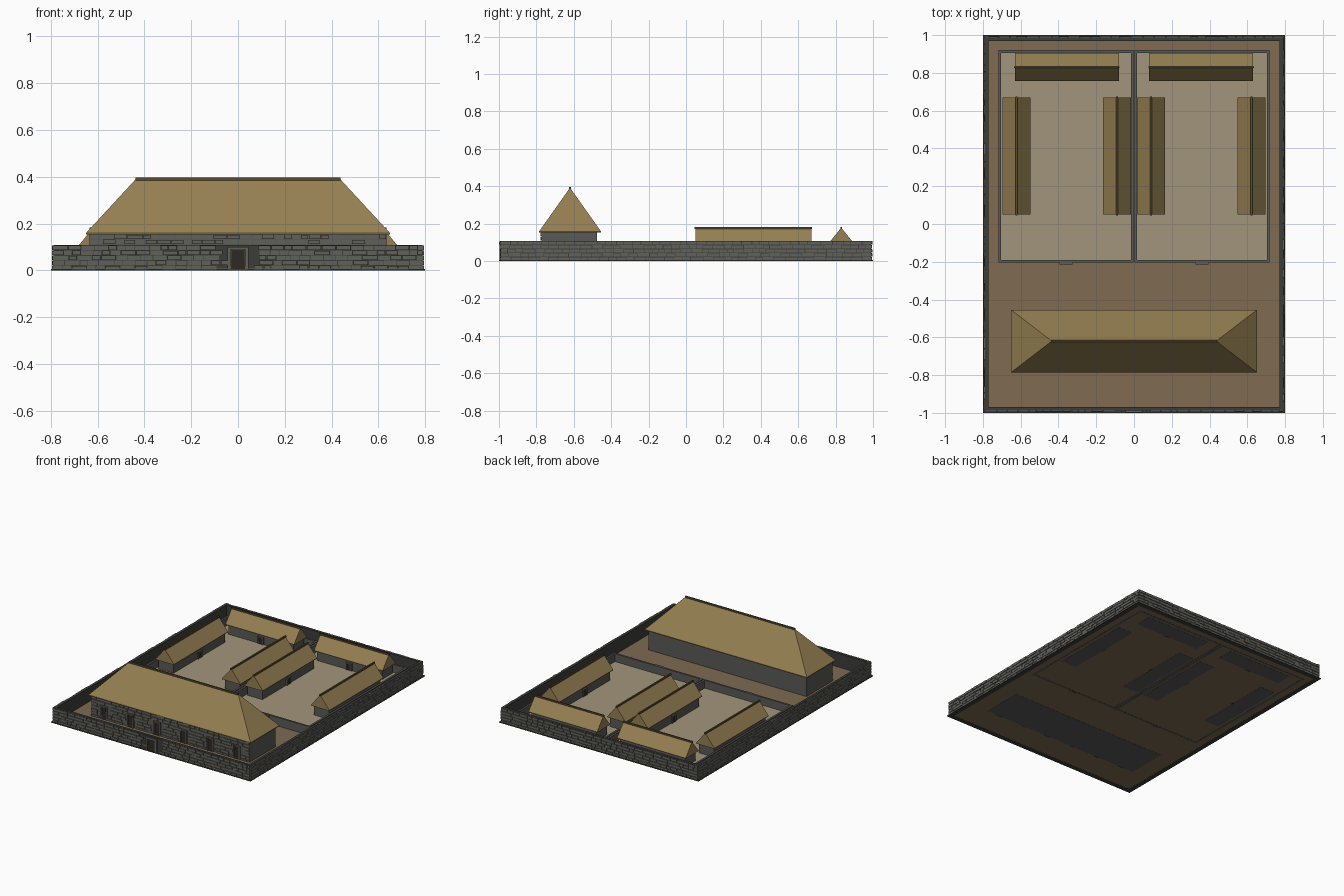
import bpy, bmesh, math, random
from mathutils import Matrix

if "Cube" in bpy.data.objects:
    bpy.data.objects.remove(bpy.data.objects["Cube"])
random.seed(4)


def mat(name, c):
    m = bpy.data.materials.new(name)
    m.diffuse_color = (*c, 1)
    m.use_nodes = True
    m.node_tree.nodes["Principled BSDF"].inputs["Base Color"].default_value = m.diffuse_color
    return m


STONE = mat("stone", (0.12, 0.12, 0.105))
WALL = mat("plain_wall", (0.10, 0.10, 0.095))
MORTAR = mat("mortar", (0.045, 0.045, 0.04))
THATCH = mat("thatch", (0.30, 0.215, 0.085))
RIDGE = mat("ridge", (0.10, 0.075, 0.03))
EARTH = mat("earth", (0.21, 0.145, 0.085))
COURT = mat("court", (0.36, 0.30, 0.20))
DARK = mat("doorway", (0.03, 0.022, 0.016))


def finish(bm, name, m, matrix=None):
    if matrix:
        bmesh.ops.transform(bm, matrix=matrix, verts=bm.verts)
    bmesh.ops.recalc_face_normals(bm, faces=bm.faces)
    me = bpy.data.meshes.new(name)
    bm.to_mesh(me)
    bm.free()
    me.materials.append(m)
    ob = bpy.data.objects.new(name, me)
    bpy.context.collection.objects.link(ob)
    return ob


def add_box(bm, x0, x1, y0, y1, z0, z1, taper=0.0):
    # taper pulls the top in along x
    vs = bmesh.ops.create_cube(bm, size=1)["verts"]
    for v in vs:
        t = taper if v.co.z > 0 else 0
        v.co = (x1 - t if v.co.x > 0 else x0 + t,
                y1 if v.co.y > 0 else y0, z1 if v.co.z > 0 else z0)


def box(name, m, *a, matrix=None, taper=0.0):
    bm = bmesh.new()
    add_box(bm, *a, taper=taper)
    return finish(bm, name, m, matrix)


def place(x, y, deg):
    return Matrix.Translation((x, y, 0)) @ Matrix.Rotation(math.radians(deg), 4, 'Z')


def masonry(name, length, height, rows, matrix, gaps=()):
    # rows of irregular blocks on a wall face; outward is local -y
    bm = bmesh.new()
    h = height / rows
    for r in range(rows):
        x = -length / 2
        while x < length / 2 - 0.004:
            x1 = min(x + random.uniform(0.032, 0.068), length / 2)
            if length / 2 - x1 < 0.02:
                x1 = length / 2
            d = random.uniform(0.004, 0.008)
            if not any(x1 > g - w and x < g + w and r * h < top for g, w, top in gaps):
                add_box(bm, x + 0.0015, x1 - 0.0015, -d, 0.004,
                        r * h + 0.0015, (r + 1) * h - random.uniform(0.001, 0.003))
            x = x1
    return finish(bm, name, STONE, matrix)


def door(name, w, h, matrix, lintel=True):
    # trapezoid opening with jambs and lintel, outward local -y
    box(name, DARK, -w / 2, w / 2, -0.006, 0.004, 0, h, matrix=matrix, taper=w * 0.1)
    bm = bmesh.new()
    j = w * 0.25
    for s in (-1, 1):
        a, b = sorted((s * w / 2, s * (w / 2 + j)))
        add_box(bm, a, b, -0.009, 0.004, 0, h)
    add_box(bm, -w / 2 - j, w / 2 + j, -0.011, 0.004, h, h + j * 0.8)
    finish(bm, name + "_frame", STONE, matrix)


def roof(name, L, W, ridge, z0, z1, matrix, lip=0.006):
    # closed thatch roof along local x; ridge < L makes it hipped
    bm = bmesh.new()
    lo, mid = [[bm.verts.new((sx * L / 2, sy * W / 2, z))
                for sx, sy in ((-1, -1), (1, -1), (1, 1), (-1, 1))] for z in (z0, z0 + lip)]
    a, b = [bm.verts.new((s * ridge / 2, 0, z1)) for s in (-1, 1)]
    bm.faces.new(lo[::-1])
    for i in range(4):
        k = (i + 1) % 4
        bm.faces.new((lo[i], lo[k], mid[k], mid[i]))
    bm.faces.new((mid[0], mid[1], b, a))
    bm.faces.new((mid[2], mid[3], a, b))
    bm.faces.new((mid[1], mid[2], b))
    bm.faces.new((mid[3], mid[0], a))
    finish(bm, name, THATCH, matrix)
    box(name + "_ridge_cap", RIDGE, -ridge / 2 - 0.004, ridge / 2 + 0.004,
        -0.005, 0.005, z1 - 0.007, z1 + 0.004, matrix=matrix)


# ground and footing
box("ground", EARTH, -0.79, 0.79, -0.99, 0.99, 0.001, 0.008)
bm = bmesh.new()
for s in (-1, 1):
    a, b = sorted((s * 0.80, s * 0.765))
    add_box(bm, a, b, -1, 1, 0, 0.005)
    a, b = sorted((s * 1.0, s * 0.965))
    add_box(bm, -0.8, 0.8, a, b, 0, 0.005)
finish(bm, "footing", MORTAR)

# outer enclosure: mortar core plus stone facing on each side
bm = bmesh.new()
for s in (-1, 1):
    a, b = sorted((s * 0.788, s * 0.770))
    add_box(bm, a, b, -0.988, 0.988, 0, 0.108)
    a, b = sorted((s * 0.988, s * 0.970))
    add_box(bm, -0.788, 0.788, a, b, 0, 0.108)
finish(bm, "enclosure_core", MORTAR)
masonry("enclosure_front", 1.58, 0.108, 5, place(0, -0.988, 0), [(0, 0.035, 0.1)])
masonry("enclosure_right", 1.98, 0.108, 5, place(0.788, 0, 90))
masonry("enclosure_back", 1.58, 0.108, 5, place(0, 0.988, 180))
masonry("enclosure_left", 1.98, 0.108, 5, place(-0.788, 0, -90))
door("main_gate", 0.06, 0.088, place(0, -0.988, 0))

# great hall with hipped roof and six doorways
box("hall_walls", WALL, -0.635, 0.635, -0.77, -0.475, 0, 0.158)
xs = [-0.5325 + 0.213 * i for i in range(6)]
masonry("hall_front_stones", 1.27, 0.154, 7, place(0, -0.77, 0),
        [(x, 0.022, 0.1) for x in xs])
for i, x in enumerate(xs):
    door(f"hall_door_{i}", 0.036, 0.098, place(x, -0.77, 0))
roof("hall_roof", 1.30, 0.33, 0.87, 0.153, 0.392, place(0, -0.62, 0))

# two walled courtyards, each with three gabled houses
for side, tag in ((-1, "left"), (1, "right")):
    c = side * 0.36
    box(f"{tag}_court", COURT, c - 0.35, c + 0.35, -0.2, 0.92, 0.002, 0.013)
    bm = bmesh.new()
    for x in (c - 0.35, c + 0.35):
        add_box(bm, x - 0.007, x + 0.007, -0.205, 0.92, 0, 0.07)
    for y in (-0.197, 0.913):
        add_box(bm, c - 0.35, c + 0.35, y - 0.007, y + 0.007, 0, 0.07)
    finish(bm, f"{tag}_court_walls", WALL)
    door(f"{tag}_court_gate", 0.045, 0.058, place(c, -0.204, 0))
    houses = (("back", side * 0.355, 0.83, 0, 0.55),
              ("outer", side * 0.623, 0.36, -90 * side, 0.62),
              ("inner", side * 0.09, 0.36, 90 * side, 0.62))
    for nm, x, y, rot, L in houses:
        p = place(x, y, rot)
        n = f"{tag}_{nm}_house"
        box(n + "_walls", WALL, -L / 2 + 0.015, L / 2 - 0.015, -0.06, 0.06, 0, 0.09, matrix=p)
        door(n + "_door", 0.03, 0.06, p @ Matrix.Translation((0, -0.06, 0)))
        roof(n + "_roof", L, 0.148, L, 0.083, 0.178, p, lip=0.004)
